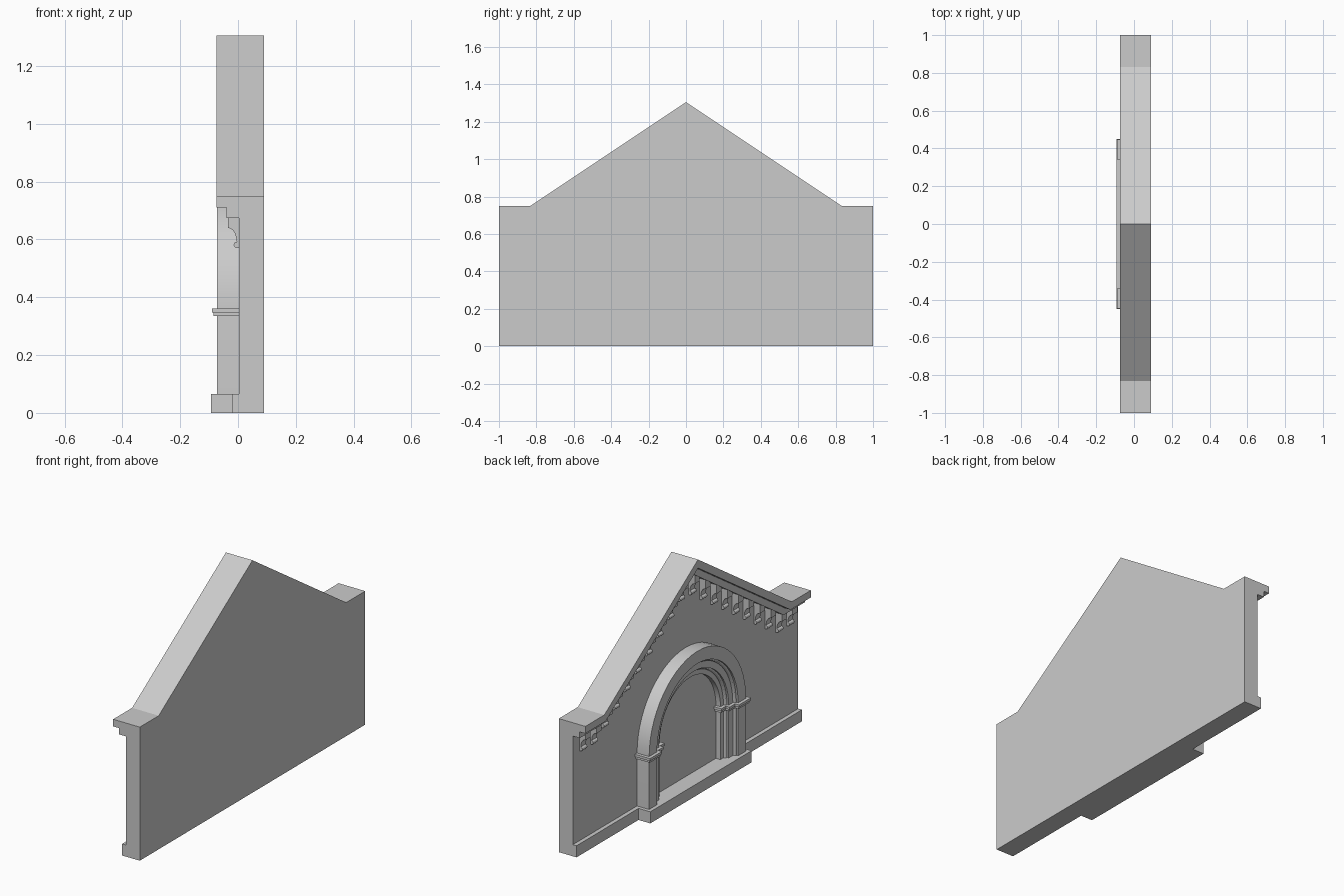
import bpy
import bmesh
import math
from mathutils import Vector

default = bpy.data.objects.get("Cube")
if default:
    bpy.data.objects.remove(default, do_unlink=True)

stone = bpy.data.materials.new("light grey stone")
stone.use_nodes = True
STONE = (0.6, 0.6, 0.6, 1)
stone.diffuse_color = STONE
stone.node_tree.nodes["Principled BSDF"].inputs["Base Color"].default_value = STONE

WALL = 0.003     # face of the wall
BACK = 0.09      # rear face
FLOOR = 0.065    # top of the plinth
SPRING = 0.36    # springing line of the arch
EAVE, APEX, VALLEY = 0.75, 1.305, 0.832
SLOPE = (APEX - EAVE) / VALLEY
STRETCH = math.hypot(1, SLOPE)


def finish(bm, name, smooth=False):
    bmesh.ops.recalc_face_normals(bm, faces=bm.faces)
    mesh = bpy.data.meshes.new(name)
    bm.to_mesh(mesh)
    bm.free()
    mesh.materials.append(stone)
    obj = bpy.data.objects.new(name, mesh)
    bpy.context.collection.objects.link(obj)
    if smooth:
        bpy.ops.object.select_all(action='DESELECT')
        obj.select_set(True)
        bpy.context.view_layer.objects.active = obj
        bpy.ops.object.shade_smooth_by_angle(angle=math.radians(30))
    return obj


def extrude(bm, points, offset):
    """Extrude a closed outline by an offset."""
    face = bm.faces.new([bm.verts.new(p) for p in points])
    out = bmesh.ops.extrude_face_region(bm, geom=[face], use_keep_orig=True)
    verts = [g for g in out["geom"] if isinstance(g, bmesh.types.BMVert)]
    bmesh.ops.translate(bm, verts=verts, vec=Vector(offset))


def prism(name, outline, x0, x1):
    bm = bmesh.new()
    extrude(bm, [(x0, y, z) for y, z in outline], (x1 - x0, 0, 0))
    return finish(bm, name)


def box(name, x0, x1, half_width, z0, z1):
    w = half_width
    return prism(name, [(-w, z0), (w, z0), (w, z1), (-w, z1)], x0, x1)


def roofline(drop):
    """Gable outline lowered by a distance square to each edge."""
    peak, eave = APEX - drop * STRETCH, EAVE - drop
    valley = (peak - eave) / SLOPE
    return [(-1, eave), (-valley, eave), (0, peak), (valley, eave), (1, eave)]


def portal_sweep(name, profile, steps=28):
    """Sweep an (x, radius) profile up one jamb, over the arch and down."""
    stations = [(0, FLOOR)]
    stations += [(math.pi * i / steps, SPRING) for i in range(steps + 1)]
    stations += [(math.pi, FLOOR)]
    bm = bmesh.new()
    rings = [[bm.verts.new((x, r * math.cos(a), z + r * math.sin(a)))
              for x, r in profile] for a, z in stations]
    count = len(profile)
    for a, b in zip(rings, rings[1:]):
        for i in range(count):
            j = (i + 1) % count
            bm.faces.new((a[i], a[j], b[j], b[i]))
    bm.faces.new(rings[0])
    bm.faces.new(rings[-1])
    return finish(bm, name, smooth=True)


# Gabled wall and its base
prism("gable_wall", roofline(0) + [(1, 0), (-1, 0)], WALL, BACK)
box("plinth", -0.02, WALL, 1, 0, FLOOR)
box("portal_step", -0.093, WALL, 0.45, 0, FLOOR)

# Two-stage cornice following the eaves and the gable
for name, top, bottom, front in (("cornice_crown", 0, 0.04, -0.075),
                                 ("cornice_bed", 0.04, 0.075, -0.04)):
    prism(name, roofline(top) + roofline(bottom)[::-1], front, WALL)

# Scrolled brackets below the cornice
HALF = 0.022
cove = [(-0.005 - 0.03 * math.cos(t), 0.595 + 0.045 * (1 - math.sin(t)))
        for t in (math.pi / 2 * i / 5 for i in range(6))]
cove = [(-0.035 + 0.03 * math.sin(t), 0.595 + 0.045 * math.cos(t))
        for t in (math.pi / 2 * i / 5 for i in range(6))]
roll = [(-0.004 - 0.011 * math.sin(t), 0.581 + 0.011 * math.cos(t))
        for t in (math.pi * i / 6 for i in range(7))]
bracket = [(WALL, 0.69), (-0.035, 0.69)] + cove + roll + [(WALL, 0.57)]
bm = bmesh.new()
for side in (-1, 1):
    for i in range(10):
        y = 0.05 + 0.0965 * i
        rise = max(0, (VALLEY - y) * SLOPE - 0.015)
        points = [(x, side * y - HALF, z + rise) for x, z in bracket]
        extrude(bm, points, (0, 2 * HALF, 0))
finish(bm, "cornice_brackets")

# Stepped arch with jambs
orders = [(-0.025, 0.27, 0.31), (-0.048, 0.31, 0.36), (-0.072, 0.36, 0.43)]


def stepped(grow):
    """Portal cross-section, enlarged all round by grow."""
    points = [(WALL, orders[0][1] - grow)]
    for front, inner, outer in orders:
        points.append((front - grow, inner - grow))
        last = outer == orders[-1][2]
        points.append((front - grow, outer + (grow if last else -grow)))
    return points + [(WALL, orders[-1][2] + grow)]


portal_sweep("portal_arch", stepped(0))

# Round rolls in the angles of the steps
for label, (x, _, r) in zip(("inner", "outer"), orders):
    circle = [(x + 0.013 * math.cos(t), r + 0.013 * math.sin(t))
              for t in (math.tau * i / 12 for i in range(12))]
    portal_sweep(label + "_roll", circle)

# Moulded capitals wrapping both jambs
bm = bmesh.new()
for side in (-1, 1):
    for grow, z0, z1 in ((0.012, 0.335, 0.348), (0.018, 0.348, 0.362)):
        points = [(x, side * r, z0) for x, r in stepped(grow)]
        extrude(bm, points, (0, 0, z1 - z0))
finish(bm, "jamb_capitals")
